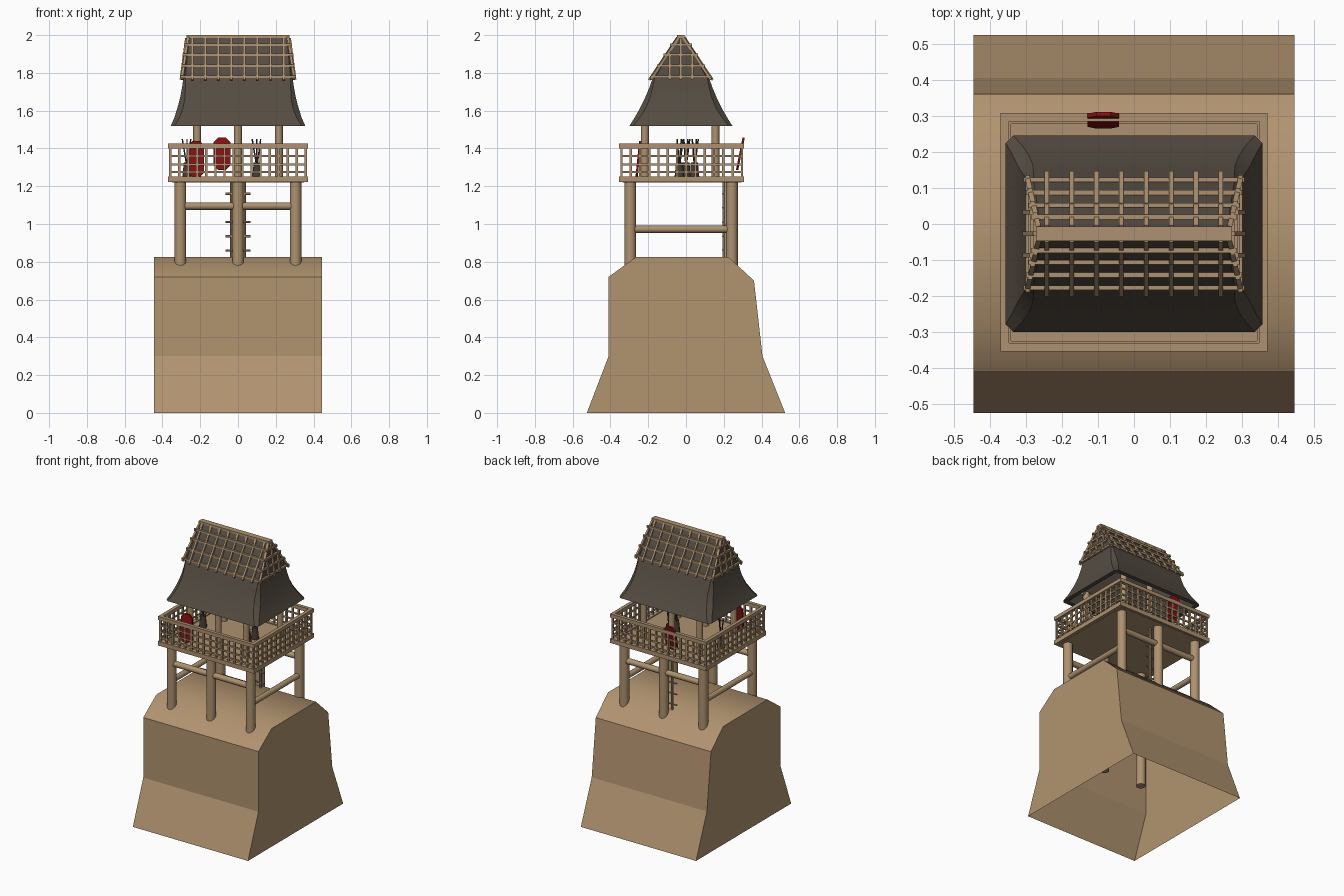
import bpy, bmesh, math
from mathutils import Vector, Matrix

if "Cube" in bpy.data.objects:
    bpy.data.objects.remove(bpy.data.objects["Cube"])


def mat(name, col):
    m = bpy.data.materials.new(name)
    m.diffuse_color = (*col, 1)
    m.use_nodes = True
    m.node_tree.nodes["Principled BSDF"].inputs["Base Color"].default_value = m.diffuse_color
    return m


EARTH = mat("sandy_earth", (.44, .295, .16))
WOOD = mat("tan_wood", (.42, .285, .16))
THATCH = mat("dark_thatch", (.09, .073, .055))
RED = mat("shield_red", (.24, .005, .006))
DARK = mat("dark_leather", (.06, .045, .033))


def finish(name, bm, m, angle=None):
    me = bpy.data.meshes.new(name)
    bmesh.ops.recalc_face_normals(bm, faces=bm.faces)
    bm.to_mesh(me)
    bm.free()
    me.materials.append(m)
    ob = bpy.data.objects.new(name, me)
    bpy.context.collection.objects.link(ob)
    if angle:
        bpy.ops.object.select_all(action='DESELECT')
        ob.select_set(True)
        bpy.context.view_layer.objects.active = ob
        bpy.ops.object.shade_smooth_by_angle(angle=math.radians(angle))
    return ob


def box(bm, lo, hi):
    lo, hi = Vector(lo), Vector(hi)
    mtx = Matrix.Translation((lo + hi) / 2) @ Matrix.Diagonal((*(hi - lo), 1))
    bmesh.ops.create_cube(bm, size=1, matrix=mtx)


def rod(bm, a, b, r, n=12, r2=None):
    a, b = Vector(a), Vector(b)
    rot = (b - a).to_track_quat('Z', 'Y').to_matrix().to_4x4()
    bmesh.ops.create_cone(bm, cap_ends=True, segments=n, radius1=r, radius2=r2 or r,
                          depth=(b - a).length, matrix=Matrix.Translation((a + b) / 2) @ rot)


def bar(bm, a, b, w):
    a, b = Vector(a), Vector(b)
    rot = (b - a).to_track_quat('Z', 'Y').to_matrix().to_4x4()
    bmesh.ops.create_cube(bm, size=1, matrix=Matrix.Translation((a + b) / 2) @ rot
                          @ Matrix.Diagonal((w, w, (b - a).length, 1)))


# Earth mound: open underneath, smooth crest
prof = [(-.525, 0), (-.41, .3), (-.41, .72), (-.265, .825),
        (.225, .825), (.36, .7), (.405, .3), (.525, 0)]
bm = bmesh.new()
L = [bm.verts.new((-.445, y, z)) for y, z in prof]
R = [bm.verts.new((.445, y, z)) for y, z in prof]
for i in range(7):
    f = bm.faces.new((L[i], R[i], R[i + 1], L[i + 1]))
    f.smooth = 2 <= i <= 4
bm.faces.new(L)
bm.faces.new(R[::-1])
finish("earth_mound", bm, EARTH)

# Main posts and cross beams
bm = bmesh.new()
for y in (-.295, .243):
    for x in (-.305, 0, .305):
        rod(bm, (x, y, .4), (x, y, 1.225), .031, 14)
    rod(bm, (-.305, y, 1.095), (.305, y, 1.095), .02)
for x in (-.305, .305):
    rod(bm, (x, -.295, .972), (x, .243, .972), .019)
finish("support_posts", bm, WOOD, 40)

# Ladder
bm = bmesh.new()
for x in (-.034, .034):
    rod(bm, (x, .2, .8), (x, .2, 1.24), .008, 8)
for i in range(6):
    z = .86 + i * .075
    rod(bm, (-.066, .195, z), (.066, .195, z), .006, 6)
finish("ladder", bm, WOOD, 40)

# Platform floor
bm = bmesh.new()
box(bm, (-.35, -.336, 1.22), (.35, .294, 1.245))
finish("platform_floor", bm, WOOD)

# Railing: frames and lattice on all four sides
bm = bmesh.new()
X, Y0, Y1 = .371, -.354, .308


def ring(z0, z1, w, o=0):
    x, y0, y1 = X - o, Y0 + o, Y1 - o
    box(bm, (-x, y0, z0), (x, y0 + w, z1))
    box(bm, (-x, y1 - w, z0), (x, y1, z1))
    for s in (-1, 1):
        box(bm, (min(s * x, s * (x - w)), y0, z0), (max(s * x, s * (x - w)), y1, z1))


ring(1.222, 1.252, .03)
ring(1.4, 1.425, .024)
for z in (1.275, 1.315, 1.36):
    ring(z - .005, z + .005, .008, .008)
n = 15
for i in range(n + 1):
    x = -X + .012 + i * (2 * X - .024) / n
    for y in (Y0 + .012, Y1 - .012):
        bar(bm, (x, y, 1.24), (x, y, 1.41), .012)
n = 13
for i in range(1, n):
    y = Y0 + .012 + i * (Y1 - Y0 - .024) / n
    for x in (-X + .012, X - .012):
        bar(bm, (x, y, 1.24), (x, y, 1.41), .012)
finish("railing", bm, WOOD)

# Roof posts and the beams tying them under the roof
bm = bmesh.new()
for y in (-.218, .156):
    for x in (-.216, 0, .216):
        rod(bm, (x, y, 1.24), (x, y, 1.6), .021)
    rod(bm, (-.25, y, 1.59), (.25, y, 1.59), .014, 8)
finish("roof_posts", bm, WOOD, 40)

# Thatched roof: flared shell of chamfered rings, open below
YC = -.027
rings = [(1.52, .356, .272, .02), (1.56, .338, .247, .026), (1.61, .322, .218, .03),
         (1.67, .306, .189, .026), (1.72, .297, .168, .018), (1.77, .289, .15, .01),
         (1.99, .262, .016, .004)]
inner = [(z, x - .03, max(y - .03, .004), .003) for z, x, y, c in rings[:-1]] + [(1.95, .23, .006, .002)]
bm = bmesh.new()


def loft_ring(z, x, y, c):
    pts = [(x - c, -y), (x, -y + c), (x, y - c), (x - c, y),
           (-x + c, y), (-x, y - c), (-x, -y + c), (-x + c, -y)]
    return [bm.verts.new((px, py + YC, z)) for px, py in pts]


loops = [loft_ring(*r) for r in inner[::-1] + rings]
for a, b in zip(loops, loops[1:]):
    for i in range(8):
        j = (i + 1) % 8
        bm.faces.new((a[i], a[j], b[j], b[i]))
bm.faces.new(loops[0])
bm.faces.new(loops[-1])
finish("thatched_roof", bm, THATCH, 30)


# Lattice laid over the upper roof
def hx(z):
    return .262 + .123 * (1.99 - z) + .007


def hy(z):
    return .016 + .609 * (1.99 - z) + .006


bm = bmesh.new()
box(bm, (-.272, YC - .02, 1.98), (.272, YC + .02, 2))
for z in (1.78, 1.838, 1.896, 1.95):
    for s in (-1, 1):
        e = hx(z) + .012
        bar(bm, (-e, YC + s * hy(z), z), (e, YC + s * hy(z), z), .013)
        e = hy(z) + .012
        bar(bm, (s * hx(z), YC - e, z), (s * hx(z), YC + e, z), .013)
for s in (-1, 1):
    for i in range(8):
        x = -.242 + i * .069
        bar(bm, (x, YC + s * (hy(1.76) + .006), 1.762), (x, YC + s * .018, 1.988), .013)
    for off, top in ((0, 1.985), (.06, 1.9), (-.06, 1.9)):
        bar(bm, (s * (hx(1.765) + .006), YC + off, 1.765), (s * (hx(top) + .004), YC + off, top), .013)
    for t in (-1, 1):
        bar(bm, (s * hx(1.765), YC + t * hy(1.765), 1.765), (s * .264, YC + t * .015, 1.985), .014)
finish("roof_lattice", bm, WOOD)


# Leaning eight-sided shields
def shield(name, x, y, z, w, h, lean):
    bm = bmesh.new()
    a, b, c = w / 2, h / 2, w * .28
    pts = [(a - c, -b), (a, -b + c), (a, b - c), (a - c, b),
           (-a + c, b), (-a, b - c), (-a, -b + c), (-a + c, -b)]
    f = bm.faces.new([bm.verts.new((u, 0, v)) for u, v in pts])
    r = bmesh.ops.extrude_face_region(bm, geom=[f])
    bmesh.ops.translate(bm, vec=(0, .012, 0), verts=[v for v in r["geom"] if isinstance(v, bmesh.types.BMVert)])
    bmesh.ops.transform(bm, verts=bm.verts,
                        matrix=Matrix.Translation((x, y, z)) @ Matrix.Rotation(lean, 4, 'X'))
    finish(name, bm, RED)


shield("back_shield", -.085, .282, 1.373, .088, .175, -.2)
shield("front_shield", -.222, -.258, 1.345, .086, .19, -.1)

# Quivers and leaning spears stored on the platform
bm = bmesh.new()
for x, y in ((.1, -.035), (.1, .045), (-.27, .0)):
    rod(bm, (x, y, 1.245), (x, y, 1.325), .026, 10, .018)
    for dx, dy in ((-.025, .01), (.02, -.012), (0, .02)):
        rod(bm, (x, y, 1.3), (x + dx, y + dy, 1.45), .004, 6)
finish("quivers", bm, DARK, 40)
